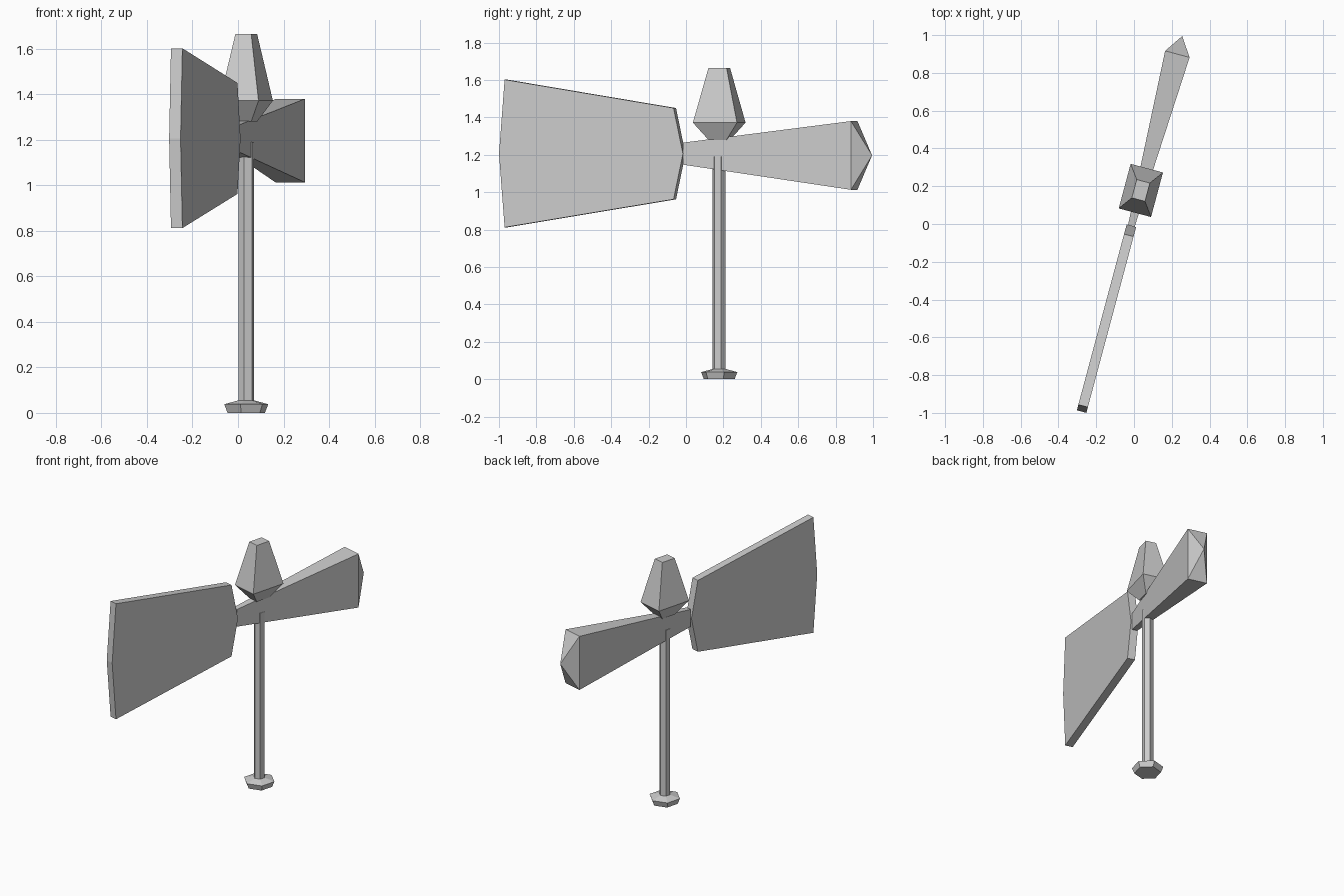
import bpy
from math import radians, cos, sin, pi

if "Cube" in bpy.data.objects:
    bpy.data.objects.remove(bpy.data.objects["Cube"])

# The whole vane is turned 15 degrees: local x = across, local y = along the arrow
ANGLE = radians(-15)
ACROSS = -0.011          # shared centre line
PIVOT = 0.181            # pole position along the arrow


def loft(name, rings):
    """Join equal-sized rings of points with side faces and close both ends."""
    n = len(rings[0])
    verts = [p for r in rings for p in r]
    faces = [tuple(reversed(range(n)))]
    for k in range(len(rings) - 1):
        a, b = k * n, (k + 1) * n
        faces += [(a + i, a + (i + 1) % n, b + (i + 1) % n, b + i) for i in range(n)]
    faces.append(tuple(range(len(verts) - n, len(verts))))
    return add(name, verts, faces)


def add(name, verts, faces):
    me = bpy.data.meshes.new(name)
    me.from_pydata(verts, [], faces)
    ob = bpy.data.objects.new(name, me)
    bpy.context.collection.objects.link(ob)
    ob.rotation_euler.z = ANGLE
    # make normals consistent
    import bmesh
    bm = bmesh.new()
    bm.from_mesh(me)
    bmesh.ops.recalc_face_normals(bm, faces=bm.faces)
    bm.to_mesh(me)
    bm.free()
    return ob


def hexagon(r, z):
    # one corner 30 degrees off the local x axis
    return [(ACROSS + r * cos(pi / 6 + k * pi / 3), PIVOT + r * sin(pi / 6 + k * pi / 3), z)
            for k in range(6)]


def rect(w, d, z):
    return [(ACROSS + sx * w, PIVOT + sy * d, z)
            for sx, sy in ((-1, -1), (1, -1), (1, 1), (-1, 1))]


def upright(w, y, z0, z1):
    return [(ACROSS - w, y, z0), (ACROSS + w, y, z0), (ACROSS + w, y, z1), (ACROSS - w, y, z1)]


# foot and pole
loft("foot", [hexagon(0.085, 0), hexagon(0.1, 0.038), hexagon(0.036, 0.055)])
loft("pole", [hexagon(0.036, 0.03), hexagon(0.036, 1.19)])

# tapered finial on top
loft("finial", [rect(0.036, 0.05, 1.28), rect(0.0885, 0.122, 1.372), rect(0.036, 0.05, 1.665)])

# arrow arm flaring towards a pyramid point
arm = upright(0.018, -0.014, 1.147, 1.265) + upright(0.067, 0.928, 1.013, 1.38)
arm.append((ACROSS, 1.027, 1.197))
add("arrow", arm, [(0, 1, 2, 3)]
    + [(i, (i + 1) % 4, 4 + (i + 1) % 4, 4 + i) for i in range(4)]
    + [(4 + i, 4 + (i + 1) % 4, 8) for i in range(4)])

# flat six-sided tail plate
tail = [(-1.0, 1.602), (-0.065, 1.45), (-0.013, 1.205), (-0.065, 0.962), (-1.0, 0.812), (-1.031, 1.205)]
loft("tail", [[(ACROSS + s, y, z) for y, z in tail] for s in (-0.026, 0.026)])
